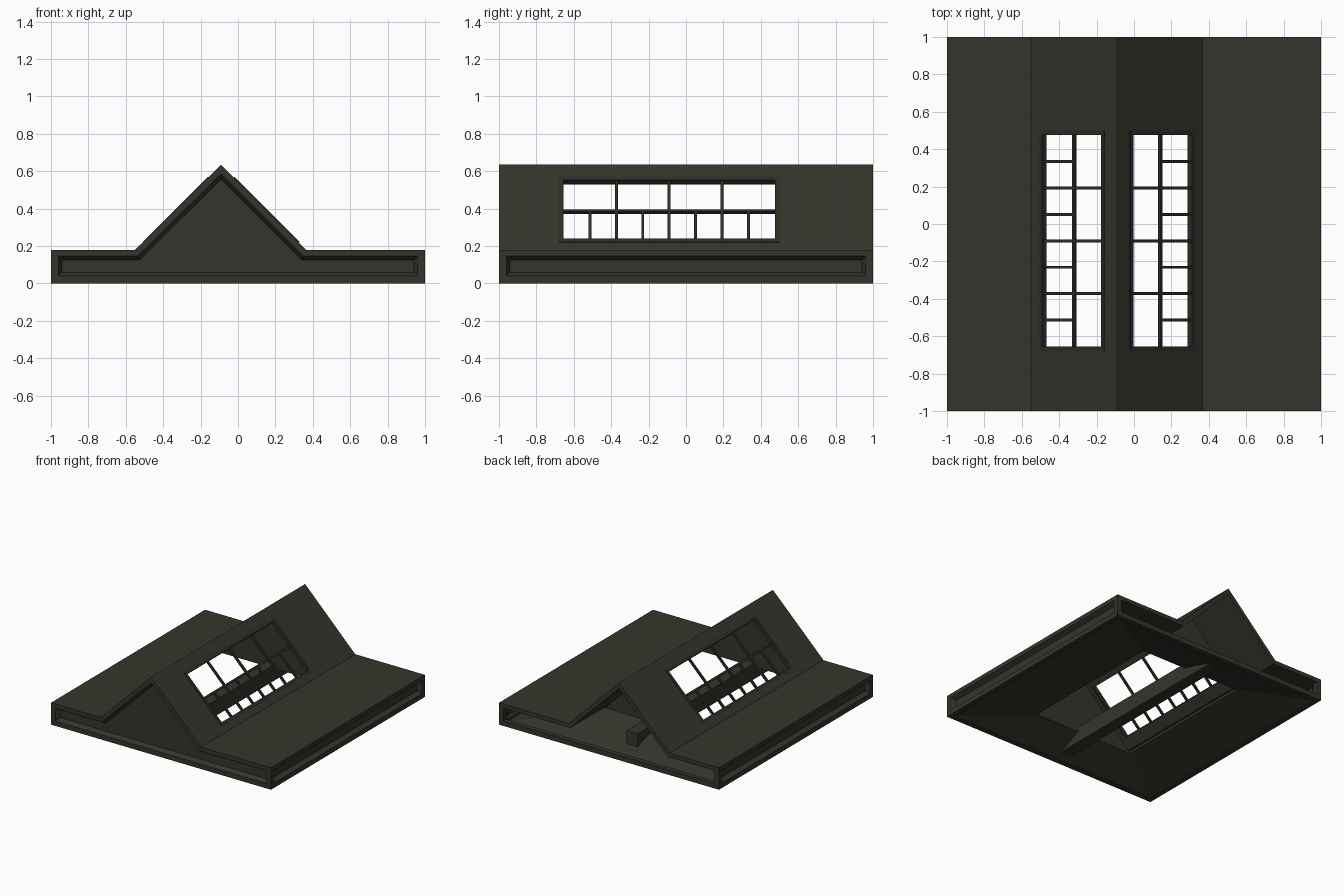
import bpy, bmesh, math
from mathutils import Vector

if "Cube" in bpy.data.objects:
    bpy.data.objects.remove(bpy.data.objects["Cube"])


def material(name, col):
    m = bpy.data.materials.new(name)
    m.diffuse_color = (*col, 1)
    m.use_nodes = True
    m.node_tree.nodes["Principled BSDF"].inputs["Base Color"].default_value = m.diffuse_color
    return m


BROWN = material("dark brown", (0.036, 0.034, 0.025))
DARK = material("window dark green", (0.026, 0.028, 0.021))
RX, RZ = -0.09, 0.635            # ridge position
XL, XR, ZE = -0.55, 0.365, 0.18  # gable feet and flat roof height


def finish(name, bm, mat, recalc=True):
    bm.normal_update()
    if recalc:
        bmesh.ops.recalc_face_normals(bm, faces=bm.faces)
    me = bpy.data.meshes.new(name)
    bm.to_mesh(me)
    bm.free()
    ob = bpy.data.objects.new(name, me)
    me.materials.append(mat)
    bpy.context.collection.objects.link(ob)
    return ob


def boxes(name, specs, mat=BROWN, tf=lambda v: v):
    """Boxes given as (x0, x1, y0, y1, z0, z1), optionally mapped by tf."""
    bm = bmesh.new()
    for x0, x1, y0, y1, z0, z1 in specs:
        vs = bmesh.ops.create_cube(bm, size=1)["verts"]
        for v in vs:
            p = v.co
            v.co = tf(Vector((x0 if p.x < 0 else x1, y0 if p.y < 0 else y1,
                              z0 if p.z < 0 else z1)))
    return finish(name, bm, mat)


def prism(name, pts, y0, y1, mat=BROWN):
    bm = bmesh.new()
    f = bm.faces.new([bm.verts.new((x, y0, z)) for x, z in pts])
    r = bmesh.ops.extrude_face_region(bm, geom=[f])
    for g in r["geom"]:
        if isinstance(g, bmesh.types.BMVert):
            g.co.y = y1
    bm.faces.ensure_lookup_table()
    return finish(name, bm, mat)


def recess(name, outer, inner, depth, place):
    """Panel set back behind a splayed border; place maps (u, depth, z) to world."""
    bm = bmesh.new()
    a = [bm.verts.new(place(u, 0, z)) for u, z in outer]
    b = [bm.verts.new(place(u, depth, z)) for u, z in inner]
    for i in range(len(a)):
        j = (i + 1) % len(a)
        bm.faces.new((a[i], a[j], b[j], b[i]))
    bm.faces.new(b)
    return finish(name, bm, BROWN, recalc=False)


def slope_map(sg):
    """Local (down slope, y, outward) to world for one roof slope."""
    k = math.sqrt(0.5)
    return lambda v: Vector((RX + sg * k * (v.x + v.z), v.y, RZ + k * (v.z - v.x)))


def under_roof(t):
    """Underside line of the roof at thickness t, from right foot to left foot."""
    k = t * 0.414
    return [(XR - k, ZE - t), (RX, RZ - t * 1.414), (XL + k, ZE - t)]


# Roof shell: flat decks and the gable as one folded slab
T = 0.034
roof = prism("roof_shell", [(-1, ZE), (XL, ZE), (RX, RZ), (XR, ZE), (1, ZE), (1, ZE - T)]
             + under_roof(T) + [(-1, ZE - T)], -1, 1)

# Skylights: opening cut in each slope, raised frame, transom and bars
S0, S1, Y0, Y1 = 0.119, 0.563, -0.655, 0.475
SM, B = 0.34, 0.008
for sg, side in ((-1, "left"), (1, "right")):
    tf = slope_map(sg)
    cut = boxes("cutter_" + side, [(S0 - 0.01, S1 + 0.01, Y0 - 0.01, Y1 + 0.01, -0.08, 0.06)], BROWN, tf)
    cut.hide_render = True
    mod = roof.modifiers.new("opening_" + side, "BOOLEAN")
    mod.object, mod.operation, mod.solver = cut, "DIFFERENCE", "EXACT"
    bpy.context.view_layer.objects.active = roof
    bpy.context.view_layer.update()
    bpy.ops.object.modifier_apply(modifier=mod.name)
    bpy.data.objects.remove(cut)
    w, d = 0.024, (-0.03, 0.004)
    boxes("skylight_frame_" + side, [
        (S0 - w, S0, Y0 - w, Y1 + w, *d), (S1, S1 + w, Y0 - w, Y1 + w, *d),
        (S0, S1, Y0 - w, Y0, *d), (S0, S1, Y1, Y1 + w, *d)], DARK, tf)
    bars = [(SM - B, SM + B, Y0, Y1, -0.023, -0.005)]
    for i in range(1, 8):
        y = Y0 + (Y1 - Y0) * i / 8
        bars.append((SM if i % 2 else S0, S1, y - B, y + B, -0.022, -0.006))
    boxes("skylight_bars_" + side, bars, DARK, tf)

# Bottom rim and corner posts
r, q = 0.96, 0.94
boxes("bottom_rim", [(-1, 1, -1, -r, 0, 0.04), (-1, 1, r, 1, 0, 0.04),
                     (-1, -r, -r, r, 0, 0.04), (r, 1, -r, r, 0, 0.04)])
boxes("corner_posts", [(min(a, a * r), max(a, a * r), min(b, b * r), max(b, b * r), 0.04, ZE - T)
                       for a in (-1, 1) for b in (-1, 1)])

# Recessed side panels with splayed borders
Z0, Z1, P0, P1 = 0.04, ZE - T, 0.06, 0.125
rect = [(-r, Z0), (r, Z0), (r, Z1), (-r, Z1)]
panel = [(-q, P0), (q, P0), (q, P1), (-q, P1)]
recess("side_panel_right", rect, panel, 0.035, lambda u, d, z: (1 - d, u, z))
recess("side_panel_left", rect, panel, 0.035, lambda u, d, z: (d - 1, -u, z))

# Front gable wall, set back the same way; the back end stays open
recess("front_wall", rect[:3] + under_roof(T) + rect[3:],
       panel[:3] + under_roof(ZE - P1) + panel[3:], 0.035, lambda u, d, z: (u, d - 1, z))

# Splayed ceiling rising from the rim to the light well
WY0, WY1, WZ = -0.71, 0.55, 0.125
bm = bmesh.new()
rings = [[bm.verts.new((x, y, z)) for x, y in ((x0, y0), (x1, y0), (x1, y1), (x0, y1))]
         for x0, x1, y0, y1, z in ((-0.97, 0.97, -0.97, 0.97, 0.003), (XL, XR, WY0, WY1, WZ),
                                   (XL, XR, WY0, WY1, WZ + 0.02), (-0.97, 0.97, -0.97, 0.97, 0.015))]
for k in range(4):
    a, b = rings[k], rings[(k + 1) % 4]
    for i in range(4):
        j = (i + 1) % 4
        bm.faces.new((a[i], a[j], b[j], b[i]))
finish("splayed_ceiling", bm, BROWN)

# Triangular end walls of the light well
for y, n in ((WY0, "front"), (WY1, "back")):
    prism("well_end_" + n, [(XL, WZ), (XR, WZ), (RX, RZ - T * 1.414)], y - 0.006, y + 0.006)

# Tie beam under the ridge
boxes("tie_beam", [(RX - 0.05, RX + 0.05, -0.92, 0.83, 0.035, 0.165)])
